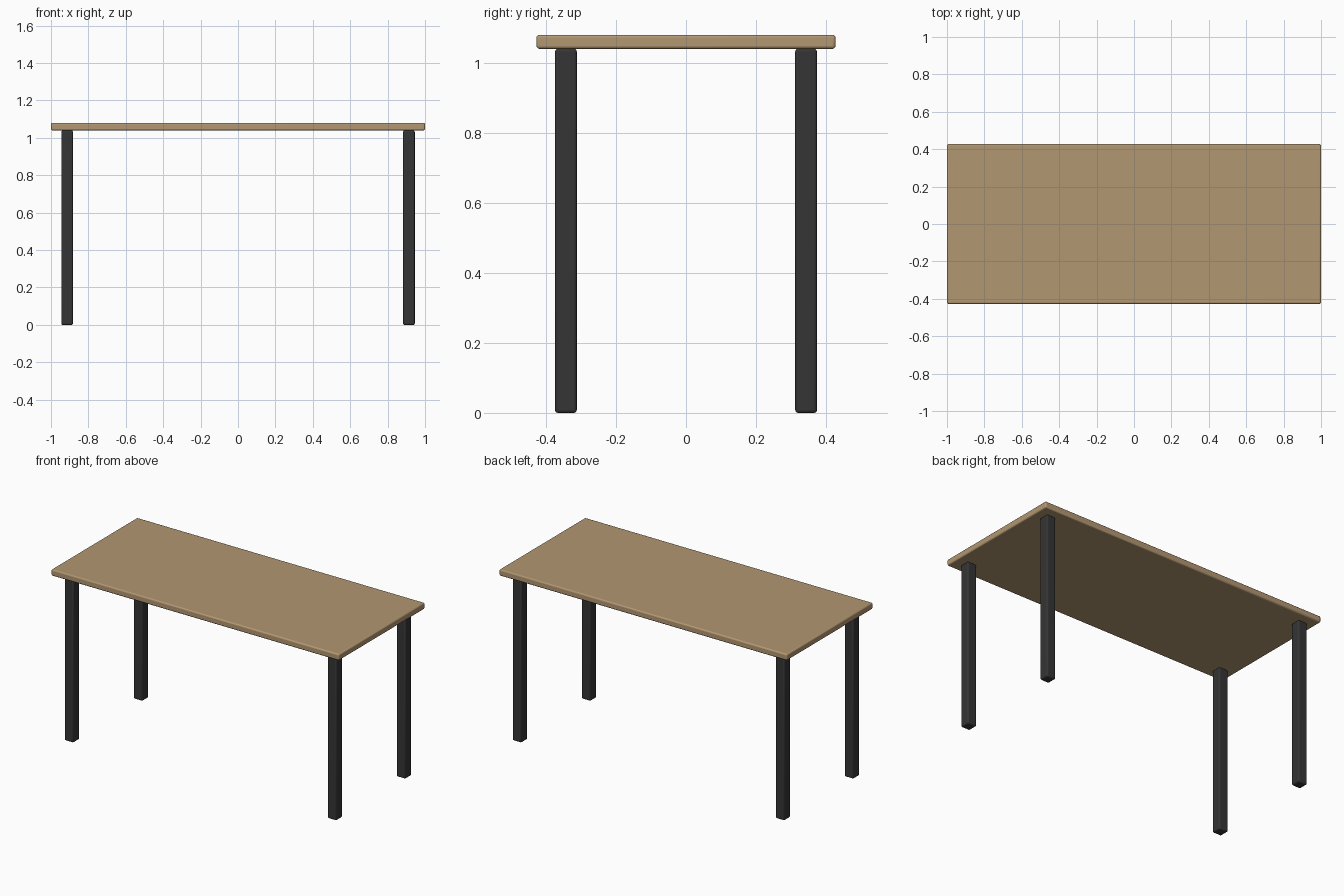
import bpy

if "Cube" in bpy.data.objects:
    bpy.data.objects.remove(bpy.data.objects["Cube"])

TOP_Z, UNDER_Z = 1.08, 1.04
LEG = 0.062


def material(name, color):
    m = bpy.data.materials.new(name)
    m.diffuse_color = color
    m.use_nodes = True
    m.node_tree.nodes["Principled BSDF"].inputs["Base Color"].default_value = m.diffuse_color
    return m


def rounded_box(name, size, center, bevel, mat):
    bpy.ops.mesh.primitive_cube_add(size=1, location=center)
    o = bpy.context.object
    o.name = name
    o.scale = size
    bpy.ops.object.transform_apply(location=False, rotation=False, scale=True)
    b = o.modifiers.new("rounded_edges", 'BEVEL')
    b.width = bevel
    b.segments = 3
    o.data.materials.append(mat)
    bpy.ops.object.shade_smooth_by_angle()
    return o


wood = material("wood", (0.45, 0.31, 0.17, 1))
metal = material("dark_metal", (0.035, 0.035, 0.035, 1))

# Table top
rounded_box("table_top", (2, 0.854, TOP_Z - UNDER_Z),
            (0, 0, (TOP_Z + UNDER_Z) / 2), 0.008, wood)

# Four square legs, inset from the corners
for side, x in (("left", -0.914), ("right", 0.914)):
    for end, y in (("front", -0.343), ("back", 0.343)):
        rounded_box(f"{end}_{side}_leg", (LEG, LEG, UNDER_Z),
                    (x, y, UNDER_Z / 2), 0.008, metal)
